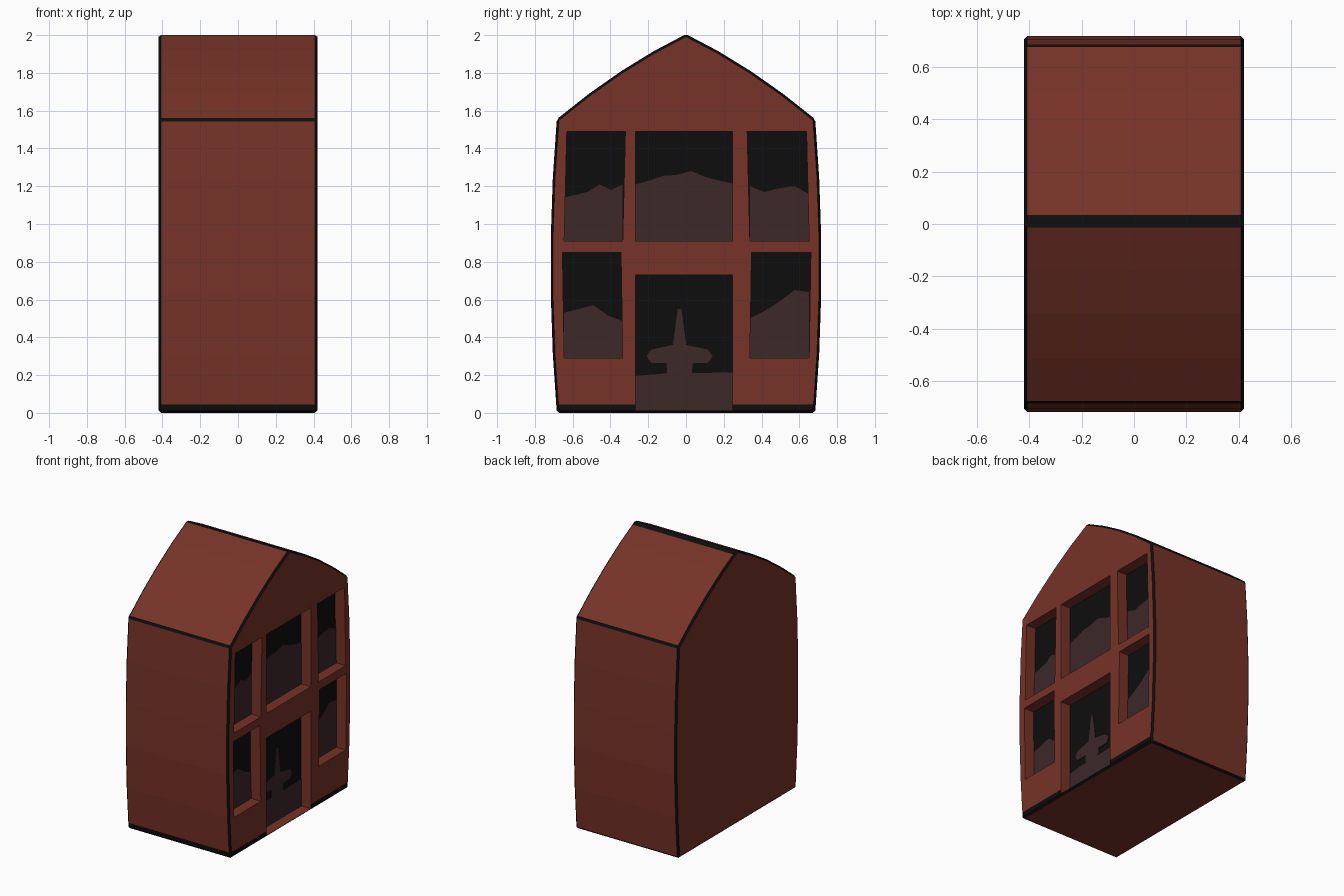
import bpy, bmesh

if "Cube" in bpy.data.objects:
    bpy.data.objects.remove(bpy.data.objects["Cube"])


def material(name, rgb):
    m = bpy.data.materials.new(name)
    m.diffuse_color = (*rgb, 1)
    m.use_nodes = True
    m.node_tree.nodes["Principled BSDF"].inputs["Base Color"].default_value = m.diffuse_color
    return m


BRICK = material("brick_red", (0.180, 0.033, 0.020))
INK = material("ink_black", (0.004, 0.004, 0.004))
SHADE = material("dusky_brown", (0.046, 0.021, 0.022))


def add_prism(bm, pts, x0, x1):
    """Extrude a (y, z) outline along x."""
    f = bm.faces.new([bm.verts.new((x0, y, z)) for y, z in pts])
    for v in bmesh.ops.extrude_face_region(bm, geom=[f])["geom"]:
        if isinstance(v, bmesh.types.BMVert):
            v.co.x = x1


def finish(bm, name, *mats):
    bmesh.ops.recalc_face_normals(bm, faces=bm.faces[:])
    me = bpy.data.meshes.new(name)
    bm.to_mesh(me)
    bm.free()
    for m in mats:
        me.materials.append(m)
    ob = bpy.data.objects.new(name, me)
    bpy.context.collection.objects.link(ob)
    return ob


def plate(name, pts, x0, x1, mat):
    bm = bmesh.new()
    add_prism(bm, pts, x0, x1)
    return finish(bm, name, mat)


# House body: bulging walls and bowed roof as two parabolas, mirrored in y
half = []
for i in range(6):
    t = i / 5
    half.append((0.684 + 0.132 * t * (1 - t), 1.555 * t))
for i in range(1, 4):
    t = i / 4
    half.append((0.684 * (1 - t), 1.555 + 0.45 * t + 0.12 * t * (1 - t)))
outline = half + [(0, 2.005)] + [(-y, z) for y, z in reversed(half)]
bm = bmesh.new()
add_prism(bm, outline, -0.42, 0.42)
bmesh.ops.recalc_face_normals(bm, faces=bm.faces[:])

# Inked corners: narrow black bevel on every sharp edge
sharp = [e for e in bm.edges if e.calc_face_angle(0) > 0.3]
bmesh.ops.bevel(bm, geom=sharp, offset=0.012, offset_type='OFFSET', segments=1,
                profile=0.5, affect='EDGES', material=1)

# Inked ridge and base bands
for co, no in (((0, 0, 0.045), (0, 0, 1)), ((0, -0.014, 0), (0, 1, 0)),
               ((0, 0.034, 0), (0, 1, 0))):
    bmesh.ops.bisect_plane(bm, geom=bm.verts[:] + bm.edges[:] + bm.faces[:],
                           plane_co=co, plane_no=no)
bm.normal_update()
for f in bm.faces:
    c, n = f.calc_center_median(), f.normal
    base = c.z < 0.045 and (n.y < -0.9 or n.x > 0.9)
    ridge = n.z > 0.5 and -0.014 < c.y < 0.034
    if base or ridge:
        f.material_index = 1
body = finish(bm, "house_body", BRICK, INK)


# Openings: side windows lean with the bulging walls
def opening(y0, y1, z0, z1, lean):
    d = lean if y1 < 0 else -lean if y0 > 0 else 0
    return [(y0, z0), (y1, z0), (y1 + d, z1), (y0 + d, z1)]


def ragged(y0, y1, heights):
    """Silhouette top with evenly spaced heights."""
    n = len(heights) - 1
    return [(y0 + (y1 - y0) * i / n, h) for i, h in enumerate(heights)]


LEFT, MIDDLE, RIGHT = (-0.645, -0.335), (-0.267, 0.247), (0.338, 0.652)
UPPER, LOWER = (0.91, 1.49, 0.014), (0.29, 0.85, -0.009)
DOOR = (0.013, 0.73, 0)
windows = [
    ("upper_left_window", LEFT, UPPER, (1.14, 1.155, 1.17, 1.21, 1.18, 1.21)),
    ("upper_middle_window", MIDDLE, UPPER,
     (1.21, 1.23, 1.255, 1.26, 1.28, 1.25, 1.23, 1.215)),
    ("upper_right_window", RIGHT, UPPER, (1.20, 1.17, 1.19, 1.20, 1.16)),
    ("lower_left_window", LEFT, LOWER, (0.53, 0.55, 0.57, 0.515, 0.485)),
    ("lower_right_window", RIGHT, LOWER, (0.50, 0.54, 0.59, 0.65, 0.64)),
]
openings = [(name, opening(*col, *row), ragged(*col, tops))
            for name, col, row, tops in windows]

# Doorway silhouette: a mirrored spire on a pedestal
spire = [(0.065, 0.21), (0.07, 0.265), (0.15, 0.265), (0.175, 0.3),
         (0.15, 0.335), (0.035, 0.36), (0.01, 0.55)]
door_top = ([(MIDDLE[0], 0.195)] + [(-0.034 - y, z) for y, z in spire]
            + [(-0.034 + y, z) for y, z in reversed(spire)]
            + [(MIDDLE[1], 0.215)])
openings.append(("doorway", opening(*MIDDLE, *DOOR), door_top))

# Cut the recesses into the gable wall
bm = bmesh.new()
for _, quad, _ in openings:
    add_prism(bm, quad, 0.338, 0.5)
cutter = finish(bm, "opening_cutter", BRICK)
cutter.hide_render = True
mod = body.modifiers.new("openings", 'BOOLEAN')
mod.object, mod.operation, mod.solver = cutter, 'DIFFERENCE', 'EXACT'
bpy.context.view_layer.objects.active = body
body.select_set(True)
bpy.ops.object.modifier_apply(modifier=mod.name)
bpy.data.objects.remove(cutter)

# Dark panes with painted silhouettes at the back of each recess
for name, quad, top in openings:
    plate(name + "_pane", quad, 0.335, 0.340, INK)
    plate(name + "_silhouette", [quad[1], quad[0]] + top, 0.337, 0.343, SHADE)
